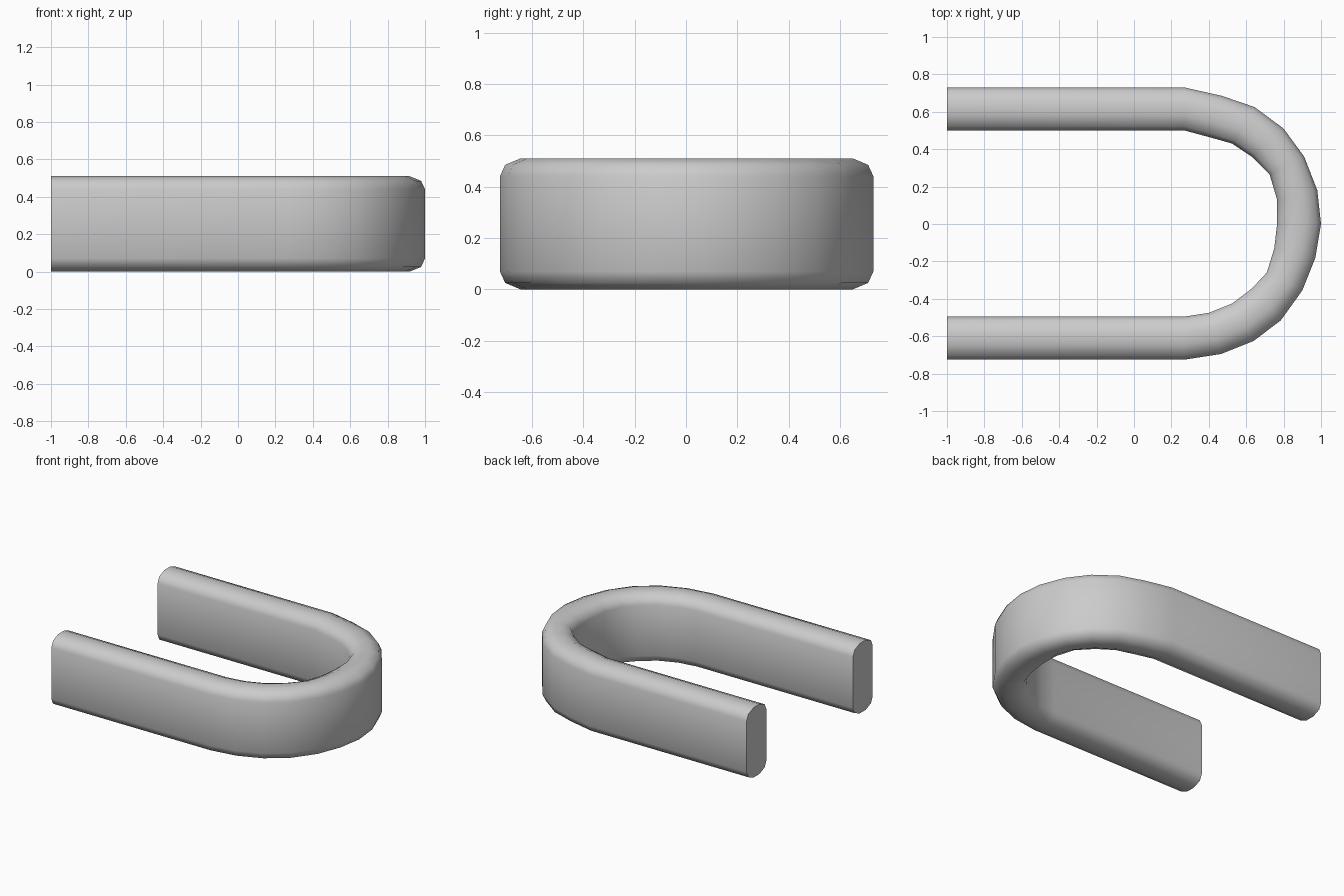
import bpy, bmesh

if "Cube" in bpy.data.objects:
    bpy.data.objects.remove(bpy.data.objects["Cube"])

# Plan outlines of the bend (outer and inner wall), from the +y leg round to the -y leg
outer = [(-1, .73), (.27, .73), (.47, .685), (.645, .625), (.80, .51), (.91, .36), (.98, .18), (1, 0),
         (.97, -.18), (.90, -.355), (.785, -.515), (.64, -.625), (.465, -.695), (.27, -.725), (-1, -.725)]
inner = [(-1, .5), (.27, .5), (.40, .465), (.525, .43), (.63, .36), (.725, .265), (.765, .13), (.765, 0),
         (.75, -.13), (.71, -.26), (.63, -.345), (.525, -.425), (.40, -.475), (.27, -.495), (-1, -.495)]

# Cross-section: fraction from outer to inner wall, and height
half = [(0, .44), (.09, .485), (.35, .51), (.65, .51), (.91, .485), (1, .44)]
section = half + [(t, .51 - z) for t, z in reversed(half)]

# Loft the section along the bend
bm = bmesh.new()
rings = [[bm.verts.new((o[0] + (i[0] - o[0]) * t, o[1] + (i[1] - o[1]) * t, z)) for t, z in section]
         for o, i in zip(outer, inner)]
n = len(section)
for a, b in zip(rings, rings[1:]):
    for k in range(n):
        bm.faces.new((a[k], a[(k + 1) % n], b[(k + 1) % n], b[k]))

# Flat ends
bm.faces.new(rings[0])
bm.faces.new(rings[-1])
bmesh.ops.recalc_face_normals(bm, faces=bm.faces[:])

mesh = bpy.data.meshes.new("u_bar")
bm.to_mesh(mesh)
bm.free()
bar = bpy.data.objects.new("u_bar", mesh)
bpy.context.collection.objects.link(bar)
bpy.context.view_layer.objects.active = bar
bar.select_set(True)
bpy.ops.object.shade_smooth_by_angle(angle=1.1)
